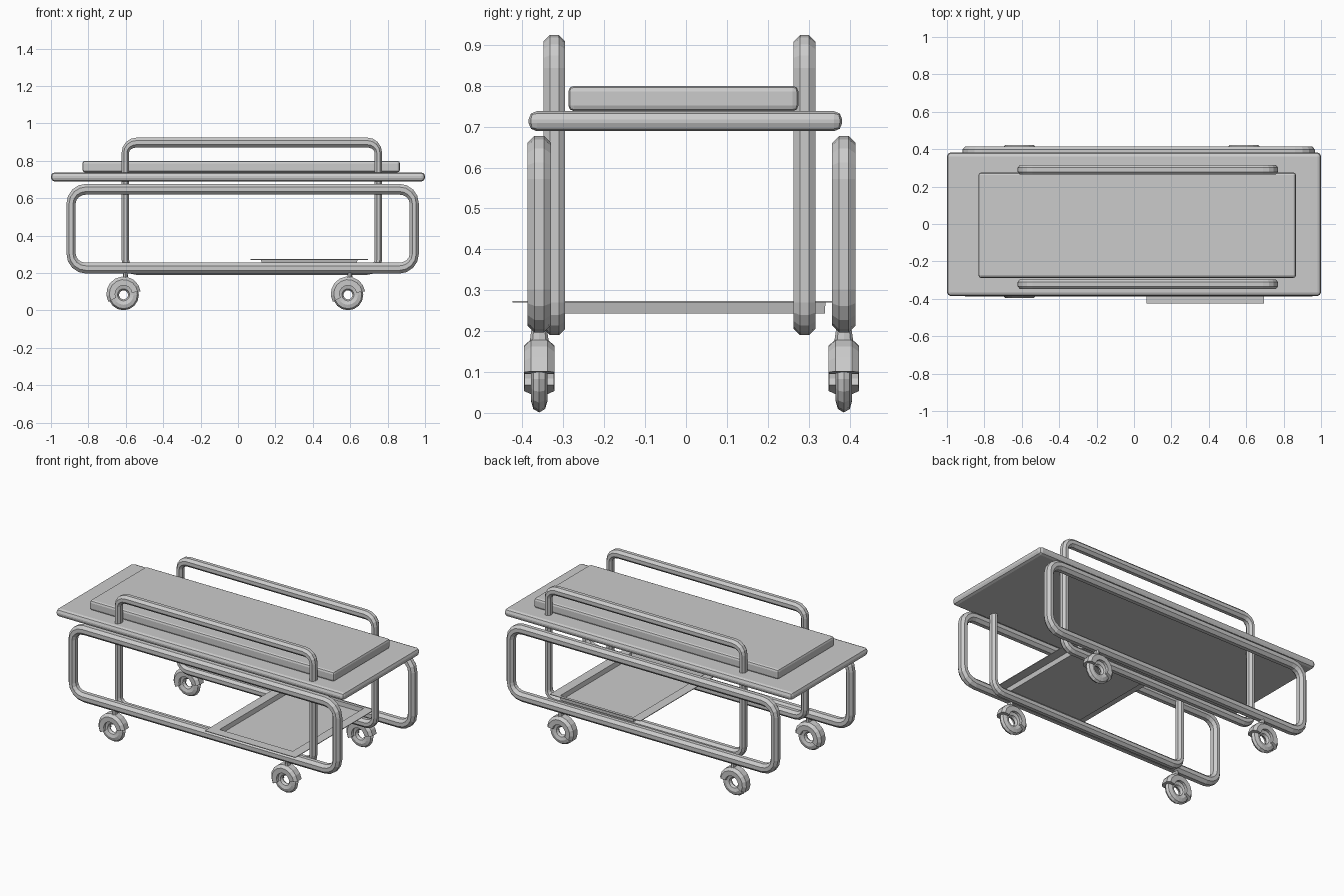
import bpy, bmesh, math
from mathutils import Vector

if "Cube" in bpy.data.objects:
    bpy.data.objects.remove(bpy.data.objects["Cube"])


def finish(name, bm):
    bmesh.ops.recalc_face_normals(bm, faces=bm.faces)
    me = bpy.data.meshes.new(name)
    bm.to_mesh(me)
    bm.free()
    ob = bpy.data.objects.new(name, me)
    bpy.context.collection.objects.link(ob)
    return ob


def box(bm, lo, hi):
    lo, hi = Vector(lo), Vector(hi)
    vs = bmesh.ops.create_cube(bm, size=1)["verts"]
    for v in vs:
        v.co = Vector([(lo[i] + hi[i]) / 2 + v.co[i] * (hi[i] - lo[i]) for i in range(3)])


def slab(name, lo, hi, bevel, segs):
    bm = bmesh.new()
    box(bm, lo, hi)
    bmesh.ops.bevel(bm, geom=bm.edges[:], offset=bevel, segments=segs,
                    profile=0.5, affect='EDGES')
    return finish(name, bm)


def skin(bm, rings, closed):
    # join rings of verts into a tube, capping the ends if it is open
    n = len(rings[0])
    for i in range(len(rings) if closed else len(rings) - 1):
        a, b = rings[i], rings[(i + 1) % len(rings)]
        for k in range(n):
            bm.faces.new((a[k], a[(k + 1) % n], b[(k + 1) % n], b[k]))
    if not closed:
        bm.faces.new(rings[0])
        bm.faces.new(rings[-1])


def tube_loop(name, x0, x1, z0, z1, y, corner, tube, squash, sides=8, segs=4):
    # rounded rectangular loop of tube, standing in the xz plane
    bm = bmesh.new()
    rings = []
    corners = [(x1, z1, -1, -1), (x0, z1, 1, -1), (x0, z0, 1, 1), (x1, z0, -1, 1)]
    for q, (cx, cz, sx, sz) in enumerate(corners):
        for s in range(segs + 1):
            a = math.pi / 2 * (q + s / segs)
            ring = []
            for k in range(sides):
                t = 2 * math.pi * (k + 0.5) / sides
                w = tube / math.cos(math.pi / sides)
                off = w * math.cos(t) - tube
                ring.append(bm.verts.new((
                    cx + sx * corner + (corner + off * squash) * math.cos(a),
                    y + w * math.sin(t),
                    cz + sz * corner + (corner + off) * math.sin(a))))
            rings.append(ring)
    skin(bm, rings, True)
    return finish(name, bm)


def spin(name, profile, centre, a0, a1, segs, closed):
    # sweep an (r, y) profile about the y axis
    bm = bmesh.new()
    rings = []
    for i in range(segs if closed else segs + 1):
        a = math.radians(a0 + (a1 - a0) * i / segs)
        rings.append([bm.verts.new((centre[0] + r * math.cos(a), centre[1] + y,
                                    centre[2] + r * math.sin(a))) for r, y in profile])
    skin(bm, rings, closed)
    return finish(name, bm)


# bed board and mattress
slab("bed_board", (-1, -0.385, 0.689), (1, 0.382, 0.738), 0.02, 2)
slab("mattress", (-0.832, -0.288, 0.738), (0.866, 0.275, 0.80), 0.014, 2)

# side frames and the taller guard rails
for side, fy, ry in (("front", -0.359, -0.322), ("back", 0.386, 0.29)):
    tube_loop(side + "_side_frame", -0.917, 0.967, 0.197, 0.677, fy, 0.105, 0.029, 0.85)
    tube_loop(side + "_guard_rail", -0.622, 0.77, 0.19, 0.924, ry, 0.08, 0.0265, 0.75)

    # casters under each frame
    for end, cx in (("left", -0.612), ("right", 0.588)):
        tag = side + "_" + end
        tyre = [(0.053 + 0.029 * math.cos(t), 0.0205 * math.sin(t))
                for t in [2 * math.pi * k / 8 for k in range(8)]]
        spin(tag + "_wheel", tyre, (cx, fy, 0.083), 0, 360, 16, True)
        guard = [(0.045, -0.036), (0.076, -0.037), (0.092, -0.02),
                 (0.092, 0.02), (0.076, 0.037), (0.045, 0.036)]
        spin(tag + "_wheel_guard", guard, (cx, fy, 0.089), 8, 208, 9, False)
        bm = bmesh.new()
        bmesh.ops.create_cone(bm, cap_ends=True, segments=8, radius1=0.024,
                              radius2=0.017, depth=0.05)
        for v in bm.verts:
            v.co = Vector((v.co.x * 0.6 + cx + 0.01, v.co.y + fy, v.co.z + 0.194))
        finish(tag + "_caster_stem", bm)

# storage tray: flat rim, walls and sunken floor as one nested surface
bm = bmesh.new()
T = 0.004


def rect(d, z):
    x0, x1, y0, y1 = 0.067 + d, 0.695 - d, -0.424 + d, 0.358 - d * 0.3
    return [bm.verts.new(p) for p in ((x0, y0, z), (x1, y0, z), (x1, y1, z), (x0, y1, z))]


skin(bm, [rect(0.066, 0.243 + T), rect(0.06, 0.274), rect(0, 0.274),
          rect(0, 0.274 - T), rect(0.056, 0.274 - T), rect(0.062, 0.243)], False)
finish("storage_tray", bm)
